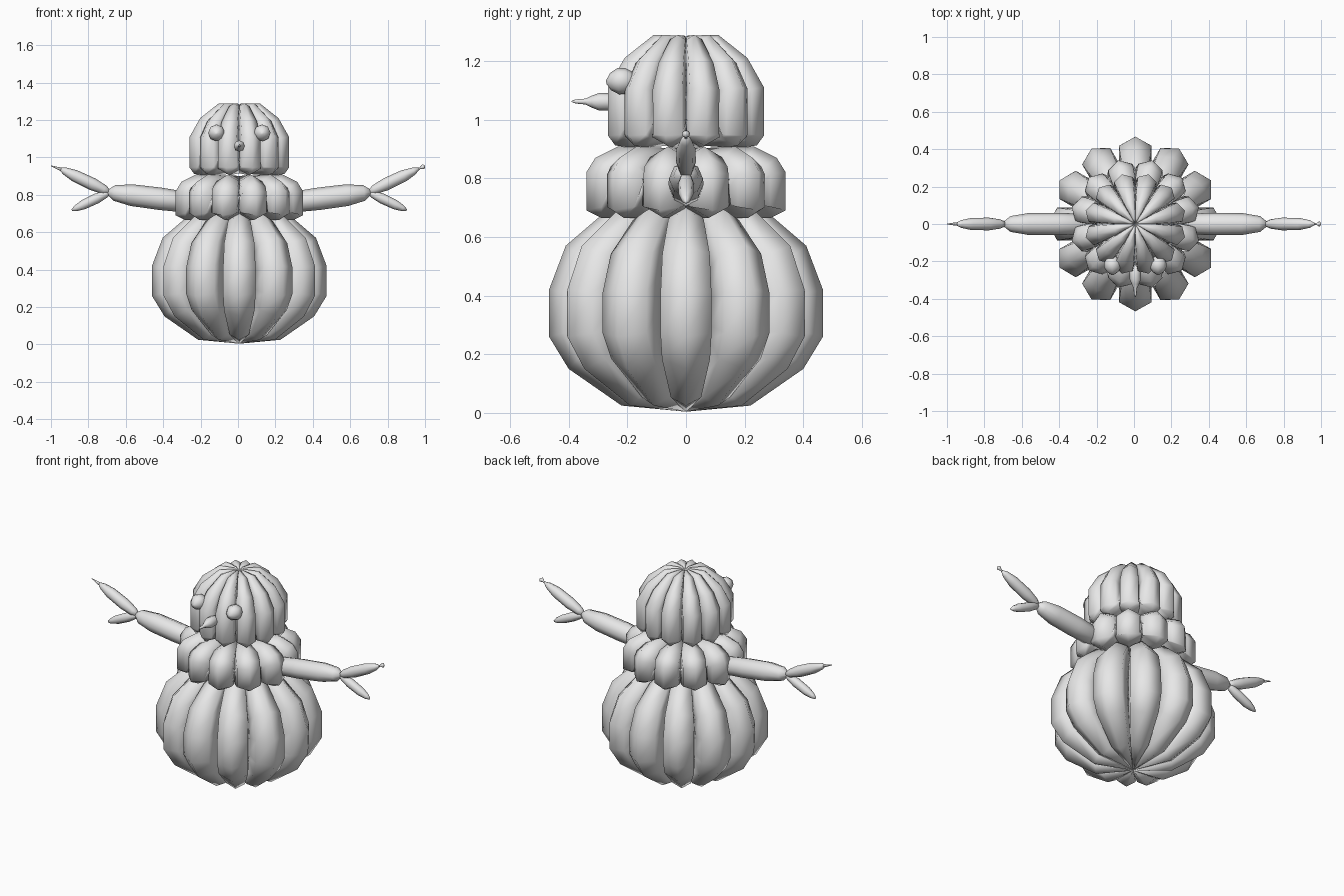
import bpy, bmesh, math
from mathutils import Vector, Matrix

cube = bpy.data.objects.get("Cube")
if cube:
    bpy.data.objects.remove(cube, do_unlink=True)

CX = 0.007            # shared centre line of the figure
LOBES = 12
WEDGE = math.tan(math.pi / LOBES)

grey = bpy.data.materials.new("balloon grey")
grey.use_nodes = True
grey.diffuse_color = (0.8, 0.8, 0.8, 1)
grey.node_tree.nodes["Principled BSDF"].inputs["Base Color"].default_value = (0.8, 0.8, 0.8, 1)


def finish(name, bm):
    """Turn a bmesh into a smooth grey object."""
    bmesh.ops.recalc_face_normals(bm, faces=bm.faces)
    for f in bm.faces:
        f.smooth = True
    mesh = bpy.data.meshes.new(name)
    bm.to_mesh(mesh)
    bm.free()
    mesh.materials.append(grey)
    obj = bpy.data.objects.new(name, mesh)
    bpy.context.collection.objects.link(obj)
    return obj


def add_tube(bm, rings, side, sides, turn=Matrix()):
    """Skin rings of (centre, outward direction, radius) into a capped tube."""
    loops = []
    for centre, out, r in rings:
        loop = []
        for i in range(sides):
            a = math.tau * i / sides
            p = centre + (out * math.cos(a) + side * math.sin(a)) * r
            loop.append(bm.verts.new(turn @ p))
        loops.append(loop)
    for a, b in zip(loops, loops[1:]):
        for i in range(sides):
            j = (i + 1) % sides
            bm.faces.new((a[i], a[j], b[j], b[i]))
    bm.faces.new(loops[0])
    bm.faces.new(loops[-1])


def lobed_ball(name, profile, offset):
    """Ring of hexagonal balloon lobes that follow an outer profile and touch."""
    pts = [Vector((x, 0, z)) for x, z in profile]
    rings = []
    for i, p in enumerate(pts):
        t = (pts[min(i + 1, len(pts) - 1)] - pts[max(i - 1, 0)]).normalized()
        out = Vector((t.z, 0, -t.x))
        r = WEDGE * p.x / (0.866 + 1.5 * WEDGE * abs(out.x)) + 0.001
        rings.append((p - out * r, out, r))
    bm = bmesh.new()
    for k in range(LOBES):
        turn = Matrix.Rotation(math.tau * (k + offset) / LOBES, 4, "Z")
        add_tube(bm, rings, Vector((0, 1, 0)), 6, Matrix.Translation((CX, 0, 0)) @ turn)
    return finish(name, bm)


def balloon(name, start, end, radii, side=(0, 1, 0), sides=8):
    """Straight balloon; radii lists (fraction along, radius)."""
    start, end, side = Vector(start), Vector(end), Vector(side)
    out = side.cross(end - start).normalized()
    bm = bmesh.new()
    add_tube(bm, [(start.lerp(end, t), out, r) for t, r in radii], side, sides)
    return finish(name, bm)


# Three stacked balls
lobed_ball("lower_body", [(0, 0.004), (0.22, 0.025), (0.4, 0.15), (0.467, 0.26), (0.467, 0.42),
                          (0.41, 0.57), (0.27, 0.69), (0.1, 0.73), (0, 0.73)], 0)
lobed_ball("upper_body", [(0, 0.68), (0.2, 0.665), (0.3, 0.665), (0.352, 0.69), (0.352, 0.82),
                          (0.32, 0.87), (0.24, 0.908), (0, 0.9)], 0.5)
lobed_ball("head", [(0, 0.915), (0.2, 0.905), (0.25, 0.912), (0.275, 0.945), (0.275, 1.11),
                    (0.217, 1.21), (0.115, 1.288), (0.03, 1.287), (0, 1.27)], 0.5)

# Arms, each an upper balloon, a long finger, a short finger and a tip
upper = [(0, 0.02), (0.08, 0.055), (0.4, 0.06), (0.72, 0.058), (0.92, 0.042), (1, 0.012)]
finger = [(0, 0.01), (0.12, 0.025), (0.35, 0.034), (0.7, 0.032), (0.9, 0.02), (1, 0.006)]
for label, s in (("left", 1), ("right", -1)):
    def at(x, z):
        return (CX + s * x, 0, z)
    balloon(label + "_arm", at(0.24, 0.755), at(0.705, 0.815), upper)
    balloon(label + "_long_finger", at(0.69, 0.812), at(0.96, 0.94), finger)
    balloon(label + "_short_finger", at(0.69, 0.815), at(0.895, 0.718),
            [(t, r * 0.8) for t, r in finger])
    # the left tip flares into a knot, the right one tapers away
    tip = [(0, 0.007), (0.4, 0.005), (0.8, 0.014), (1, 0.003)] if s > 0 else [(0, 0.01), (1, 0.002)]
    balloon(label + "_finger_tip", at(0.95, 0.935), at(0.993 if s > 0 else 1.007, 0.955), tip)

# Eyes, rounded beads bulging from the face
bead = [(0, 0.012), (0.12, 0.03), (0.35, 0.044), (0.6, 0.045), (0.85, 0.03), (1, 0.006)]
for label, s in (("left", 1), ("right", -1)):
    x = CX + s * 0.122
    balloon(label + "_eye", (x, -0.17, 1.135), (x, -0.272, 1.128), bead, (1, 0, 0))

# Nose, a bulb with a thin spike
balloon("nose", (CX, -0.22, 1.06), (CX, -0.39, 1.062),
        [(0, 0.02), (0.2, 0.03), (0.45, 0.03), (0.6, 0.02), (0.72, 0.01), (0.92, 0.007), (1, 0.002)],
        (1, 0, 0))
